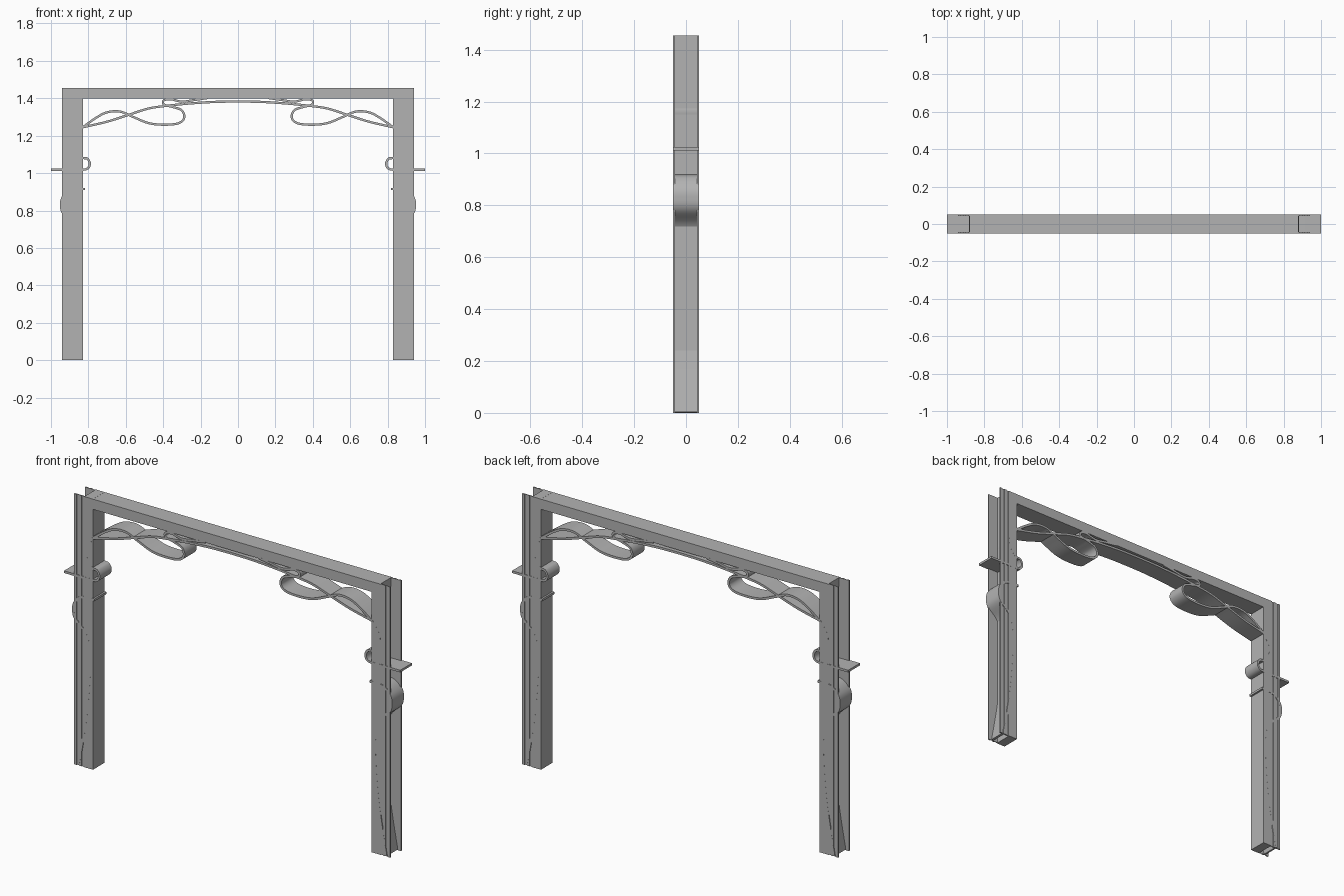
import bpy, bmesh
from mathutils import Vector

cube = bpy.data.objects.get("Cube")
if cube:
    bpy.data.objects.remove(cube, do_unlink=True)

grey = bpy.data.materials.new("plain_grey")
grey.use_nodes = True
colour = (0.45, 0.45, 0.45, 1)
grey.diffuse_color = colour
grey.node_tree.nodes["Principled BSDF"].inputs["Base Color"].default_value = colour

DEPTH = 0.05      # half depth of the frame
TOP = 1.455
WEB = 0.88        # where the outer channel begins
EDGE = 0.94       # outer edge of the posts


def finish(name, bm, mirror=False, smooth=False):
    bmesh.ops.recalc_face_normals(bm, faces=bm.faces)
    mesh = bpy.data.meshes.new(name)
    bm.to_mesh(mesh)
    bm.free()
    mesh.materials.append(grey)
    obj = bpy.data.objects.new(name, mesh)
    bpy.context.collection.objects.link(obj)
    if mirror:
        obj.modifiers.new("mirror", 'MIRROR').use_clip = False
    if smooth:
        bpy.ops.object.select_all(action='DESELECT')
        obj.select_set(True)
        bpy.context.view_layer.objects.active = obj
        bpy.ops.object.shade_smooth_by_angle(angle=0.6)
    return obj


def prism(name, outline, z0, z1, mirror=False):
    bm = bmesh.new()
    face = bm.faces.new([bm.verts.new((x, y, z0)) for x, y in outline])
    grown = bmesh.ops.extrude_face_region(bm, geom=[face], use_keep_orig=True)
    verts = [v for v in grown["geom"] if isinstance(v, bmesh.types.BMVert)]
    bmesh.ops.translate(bm, vec=(0, 0, z1 - z0), verts=verts)
    return finish(name, bm, mirror)


def smooth_path(points, steps=8):
    pts = [Vector(p) for p in points]
    pts = [pts[0] * 2 - pts[1]] + pts + [pts[-1] * 2 - pts[-2]]
    path = []
    for a, b, c, d in zip(pts, pts[1:], pts[2:], pts[3:]):
        for i in range(steps):
            t = i / steps
            path.append(0.5 * (2 * b + (c - a) * t + (2 * a - 5 * b + 4 * c - d) * t * t
                               + (3 * b - a - 3 * c + d) * t ** 3))
    return path + [pts[-2]]


def ribbon(name, points, thick=0.012):
    """A bent strip following an (x, z) path, as deep as the frame."""
    path = smooth_path(points)
    bm = bmesh.new()
    rings = []
    for i, p in enumerate(path):
        run = path[min(i + 1, len(path) - 1)] - path[max(i - 1, 0)]
        side = Vector((-run.y, run.x)).normalized() * thick / 2
        rings.append([bm.verts.new((q.x, y, q.y)) for q, y in
                      ((p + side, -DEPTH), (p + side, DEPTH),
                       (p - side, DEPTH), (p - side, -DEPTH))])
    for r, s in zip(rings, rings[1:]):
        for k in range(4):
            n = (k + 1) % 4
            bm.faces.new((r[k], r[n], s[n], s[k]))
    bm.faces.new(rings[0])
    bm.faces.new(rings[-1])
    return finish(name, bm, mirror=True, smooth=True)


# Posts: solid inner part and an outward channel with grooved flanges
h, flange, groove = DEPTH - 0.0003, 0.007, 0.004
front = [(0.828, -h)]
for a, b in ((0.884, 0.897), (0.911, 0.925)):
    front += [(a, -h), (a, groove - h), (b, groove - h), (b, -h)]
front += [(EDGE, -h), (EDGE, flange - h), (WEB, flange - h)]
prism("grooved_posts", front + [(x, -y) for x, y in reversed(front)], 0, TOP, mirror=True)

# Lintel between the channel webs
prism("lintel", [(-WEB, -h), (WEB, -h), (WEB, h), (-WEB, h)], 1.4, TOP - 0.0003)

# Arched strip under the lintel
ribbon("arch_strip", [(0, 1.383), (0.12, 1.381), (0.25, 1.373), (0.38, 1.36), (0.48, 1.345),
                      (0.59, 1.31), (0.70, 1.275), (0.83, 1.245)])

# Curled vine strip from the post to the lintel
ribbon("vine_strip", [(0.83, 1.245), (0.76, 1.295), (0.70, 1.325), (0.63, 1.329), (0.56, 1.30),
                      (0.48, 1.268), (0.40, 1.259), (0.32, 1.266), (0.288, 1.295),
                      (0.30, 1.335), (0.35, 1.354), (0.395, 1.366), (0.397, 1.388),
                      (0.36, 1.395), (0.30, 1.382), (0.24, 1.39), (0.16, 1.402)])

# Side tongue with its loop, running up inside the post
ribbon("tongue_strip", [(1.0, 1.018), (0.92, 1.018), (0.84, 1.018), (0.805, 1.024),
                        (0.792, 1.05), (0.805, 1.077), (0.835, 1.085), (0.868, 1.13),
                        (0.872, 1.18), (0.83, 1.245)])

# Lower strip that bulges out of the post and runs to the floor
ribbon("lower_strip", [(0.818, 0.915), (0.86, 0.914), (0.905, 0.905), (0.938, 0.87),
                       (0.946, 0.83), (0.935, 0.785), (0.88, 0.73), (0.853, 0.66),
                       (0.848, 0.54), (0.86, 0.36), (0.88, 0.2), (0.915, 0.003)])
